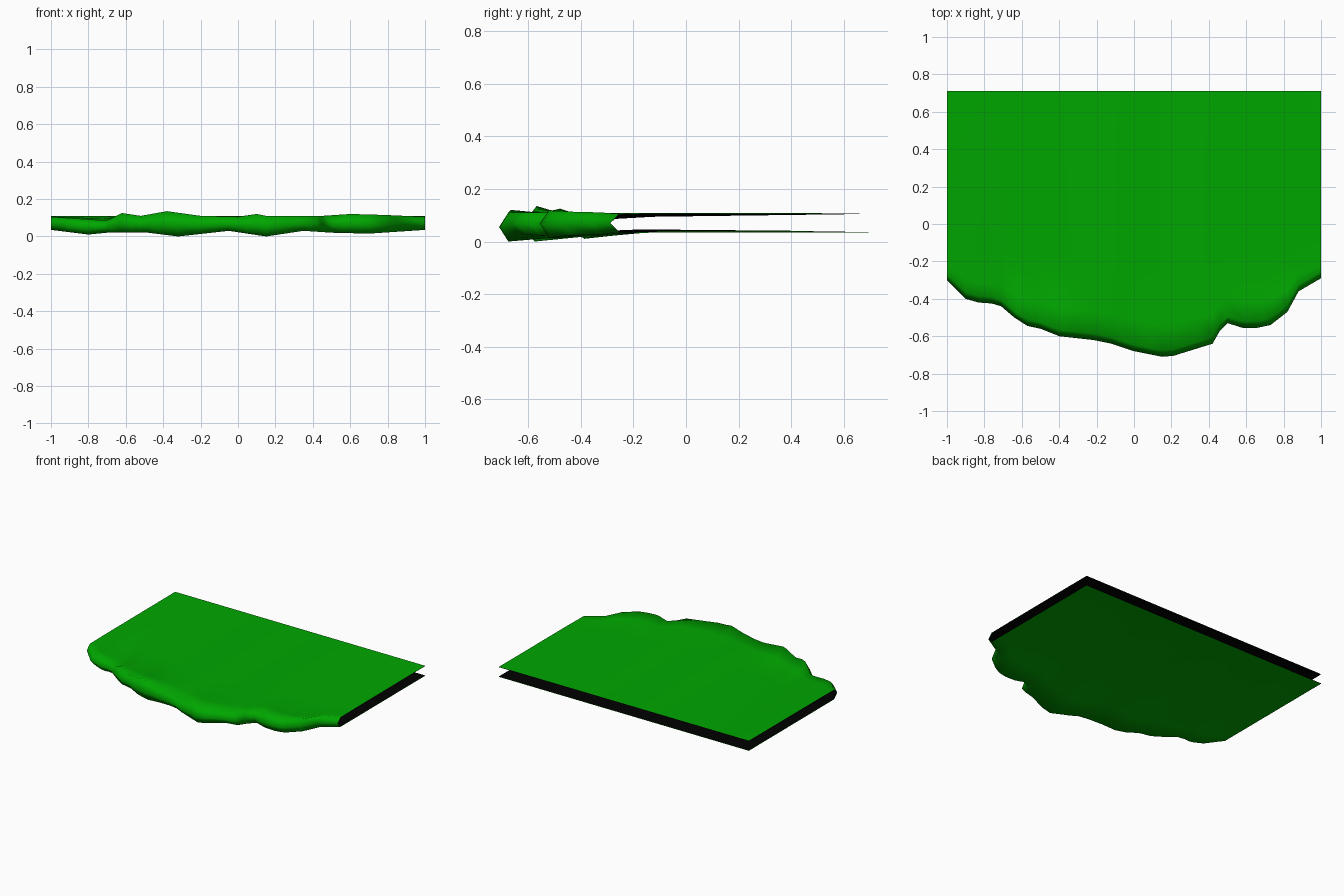
import bpy
import bmesh
from math import radians

default_cube = bpy.data.objects.get("Cube")
if default_cube:
    bpy.data.objects.remove(default_cube, do_unlink=True)

# Curves across the width, all in hundredths of a unit
SHORE = [(-100, -30), (-96, -34), (-90, -40), (-83, -42), (-76, -42.5), (-71, -44),
         (-64, -50), (-57, -54.5), (-50, -56), (-40, -60), (-22, -62), (-12, -64),
         (0, -68), (15, -71), (21, -70.5), (42, -64), (46, -57), (50, -53),
         (58, -55.5), (66, -55.5), (73, -54), (82, -47), (88, -36), (100, -29)]
UPPER_RIM = [(-100, 10.5), (-70, 8.5), (-62, 12.5), (-52, 11), (-38, 13.5), (-20, 11),
             (0, 10.5), (10, 12), (15, 11), (45, 11), (60, 12), (78, 11.5), (100, 10.5)]
LOWER_RIM = [(-100, 3.5), (-80, 1), (-70, 2), (-48, 2), (-32, 0), (-5, 3),
             (15, 0), (35, 3), (50, 2), (70, 1.5), (100, 3.5)]
SAG = [(-100, 10.5), (-75, 8.5), (-45, 9.7), (-10, 11), (12, 10), (30, 11), (80, 10), (100, 10.5)]

TOP, BOTTOM, BACK = 0.108, 0.035, 0.71


def curve(points, x):
    """Straight-line interpolation along a list of points."""
    for (x0, v0), (x1, v1) in zip(points, points[1:]):
        if x <= x1:
            return (v0 + (v1 - v0) * (x - x0) / (x1 - x0)) / 100
    return points[-1][1] / 100


def section(x):
    """Profile from the back of the top sheet, round the lip, to the back of the underside."""
    shore = curve(SHORE, x)
    upper, lower, sag = (curve(c, x) for c in (UPPER_RIM, LOWER_RIM, SAG))
    hump = BOTTOM + 0.008 * (1 - (x / 100) ** 2)
    return [
        (BACK, TOP),
        (shore * 0.3, (TOP + sag) / 2),
        (shore * 0.75, sag),
        (shore + 0.035, upper),
        (shore, (upper + lower) / 2),
        (shore + 0.035, lower),
        (shore * 0.65, (lower + BOTTOM) / 2),
        (shore * 0.25, hump),
        (BACK, BOTTOM),
    ]


def material(name, colour):
    mat = bpy.data.materials.new(name)
    mat.use_nodes = True
    mat.diffuse_color = colour
    mat.node_tree.nodes["Principled BSDF"].inputs["Base Color"].default_value = colour
    return mat


# Stations at every corner of the outline and of the rims
stations = sorted({p[0] for c in (SHORE, UPPER_RIM, LOWER_RIM) for p in c})

bm = bmesh.new()
rows = [[bm.verts.new((x / 100, y, z)) for y, z in section(x)] for x in stations]
for left, right in zip(rows, rows[1:]):
    for i in range(len(left) - 1):
        bm.faces.new((left[i], left[i + 1], right[i + 1], right[i]))

mesh = bpy.data.meshes.new("grass_ledge")
bm.to_mesh(mesh)
bm.free()

# Green outside, black lining inside
mesh.materials.append(material("grass_green", (0, 0.385, 0, 1)))
mesh.materials.append(material("lining_black", (0, 0, 0, 1)))

ledge = bpy.data.objects.new("grass_ledge", mesh)
bpy.context.collection.objects.link(ledge)
bpy.context.view_layer.objects.active = ledge
ledge.select_set(True)
bpy.ops.object.shade_smooth_by_angle(angle=radians(90))

# Lining: a thin inner shell just behind the outer one
lining = ledge.modifiers.new("lining", 'SOLIDIFY')
lining.thickness = 0.003
lining.offset = -1
lining.use_rim = False
lining.material_offset = 1
